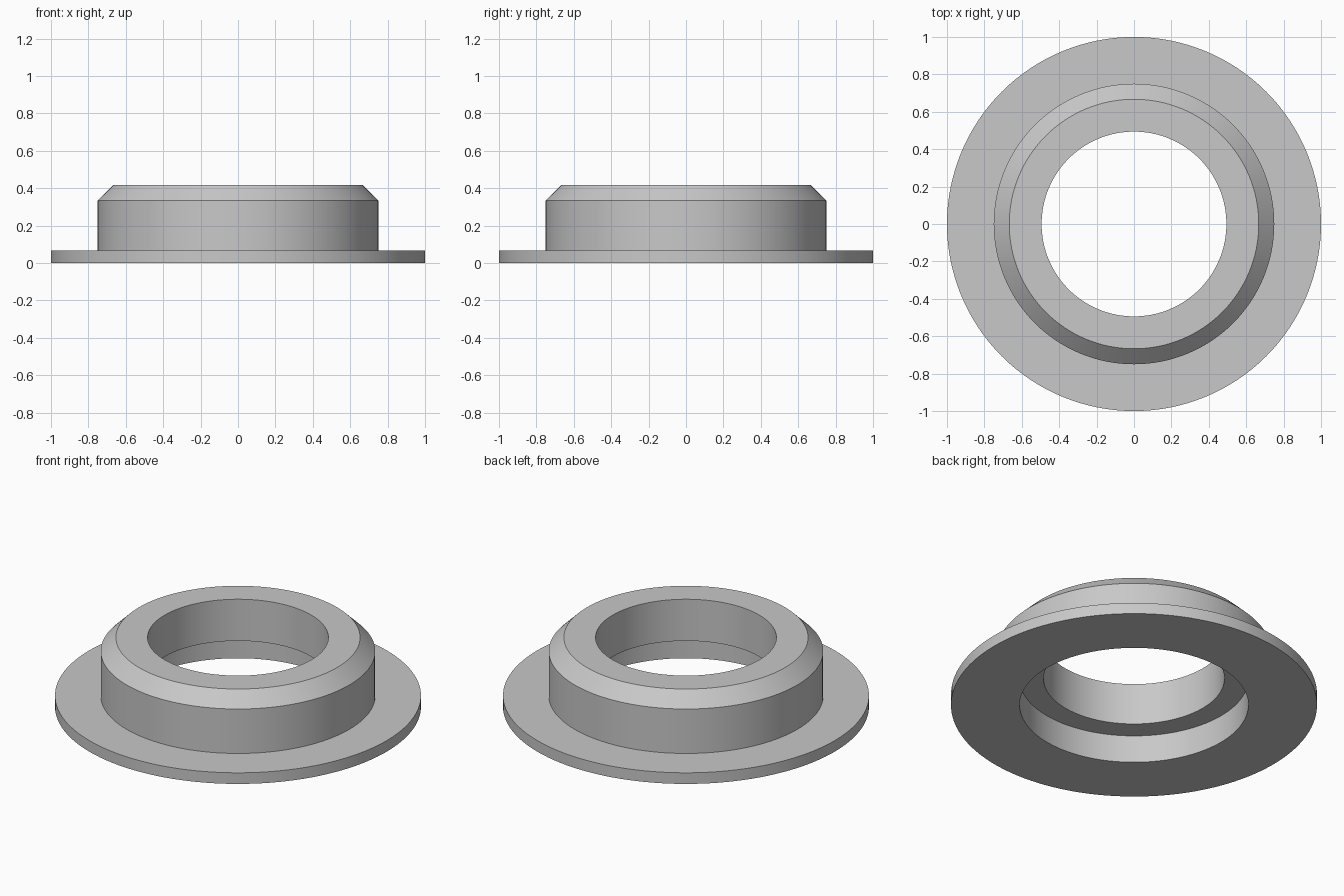
import bpy
import bmesh
import math

cube = bpy.data.objects.get("Cube")
if cube:
    bpy.data.objects.remove(cube, do_unlink=True)

# Plain grey material
grey = bpy.data.materials.new("light grey")
grey.use_nodes = True
colour = (0.58, 0.58, 0.58, 1)
grey.diffuse_color = colour
grey.node_tree.nodes["Principled BSDF"].inputs["Base Color"].default_value = colour


def lathe(name, profile, material, segments=128):
    """Turn a closed (radius, height) profile around the z axis."""
    bm = bmesh.new()
    rings = []
    for i in range(segments):
        a = math.tau * i / segments
        rings.append([bm.verts.new((r * math.cos(a), r * math.sin(a), z))
                      for r, z in profile])
    for i, ring in enumerate(rings):
        following = rings[(i + 1) % segments]
        for j in range(len(profile)):
            k = (j + 1) % len(profile)
            bm.faces.new((ring[j], following[j], following[k], ring[k]))
    bmesh.ops.recalc_face_normals(bm, faces=bm.faces)
    mesh = bpy.data.meshes.new(name)
    bm.to_mesh(mesh)
    bm.free()
    mesh.materials.append(material)
    obj = bpy.data.objects.new(name, mesh)
    bpy.context.collection.objects.link(obj)
    bpy.ops.object.select_all(action="DESELECT")
    obj.select_set(True)
    bpy.context.view_layer.objects.active = obj
    bpy.ops.object.shade_smooth_by_angle(angle=math.radians(30))
    return obj


# Flanged bushing: flange, collar with chamfer, bore and wider recess below
lathe("flanged_bushing", [
    (0.625, 0), (1, 0), (1, 0.067),
    (0.75, 0.067), (0.75, 0.335), (0.667, 0.417),
    (0.494, 0.417), (0.494, 0.166), (0.625, 0.166),
], grey)
